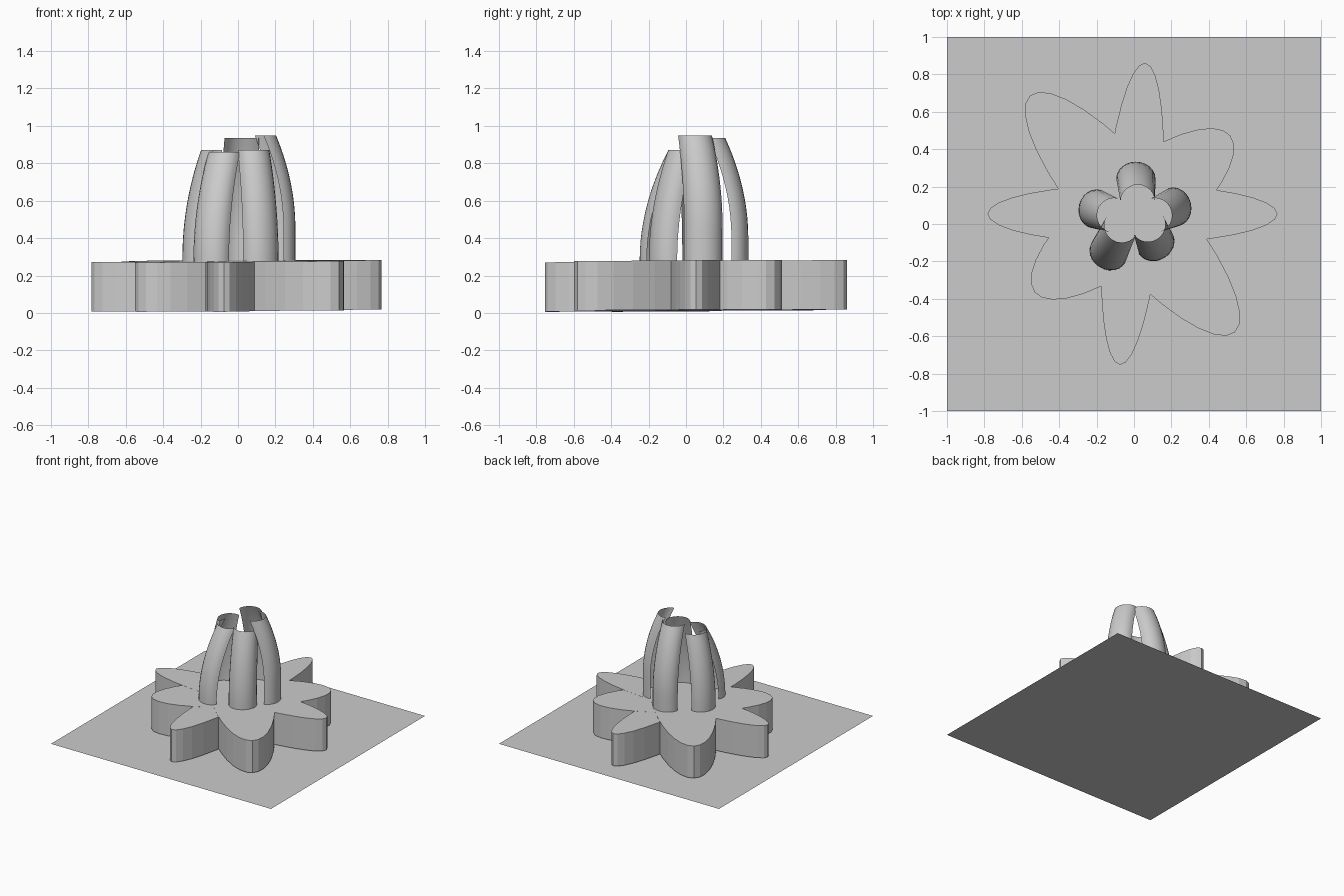
import bpy, bmesh, math
from mathutils import Vector

if "Cube" in bpy.data.objects:
    bpy.data.objects.remove(bpy.data.objects["Cube"], do_unlink=True)

grey = bpy.data.materials.new("plain grey")
grey.use_nodes = True
colour = (0.6, 0.6, 0.6, 1)
grey.diffuse_color = colour
grey.node_tree.nodes["Principled BSDF"].inputs["Base Color"].default_value = colour


def add_object(name, bm):
    mesh = bpy.data.meshes.new(name)
    bm.to_mesh(mesh)
    bm.free()
    mesh.materials.append(grey)
    obj = bpy.data.objects.new(name, mesh)
    bpy.context.collection.objects.link(obj)
    return obj


# Flat square ground sheet
bm = bmesh.new()
bmesh.ops.create_grid(bm, x_segments=1, y_segments=1, size=1)
add_object("ground_sheet", bm)


# Base: four crossing elliptical blocks, together tilted very slightly
def base_block(name, length, width, angle, lift):
    bm = bmesh.new()
    bmesh.ops.create_cone(bm, cap_ends=True, segments=32,
                          radius1=1, radius2=1, depth=0.264)
    c, s = math.cos(math.radians(angle)), math.sin(math.radians(angle))
    for v in bm.verts:
        x, y = v.co.x * length, v.co.y * width
        v.co.x, v.co.y = x * c - y * s - 0.008, x * s + y * c + 0.054
        v.co.z += 0.145 + lift + 0.007 * (v.co.x + v.co.y)
    add_object(name, bm)


base_block("base_side_block", 0.775, 0.157, 0, 0)
base_block("base_long_block", 0.81, 0.154, 85.2, -0.001)
base_block("base_left_front_block", 0.837, 0.237, -49.2, 0.0005)
base_block("base_left_back_block", 0.67, 0.238, 38.7, -0.0005)


# Upright petals: open arched strips that lean inwards towards the top
def petal(name, angle, foot, tip, bulge_z, top_z, rows=14, cols=12):
    out = Vector((math.cos(math.radians(angle)), math.sin(math.radians(angle))))
    side = Vector((-out.y, out.x))
    foot, tip = Vector(foot), Vector(tip)
    bm = bmesh.new()
    grid = []
    for i in range(rows + 1):
        z = 0.2 + (top_z - 0.2) * i / rows
        t = max(0, (z - bulge_z) / (top_z - bulge_z)) ** 2
        crest = foot.lerp(tip, t)
        half = 0.105 - 0.013 * t
        row = []
        for j in range(cols + 1):
            a = math.pi * (j / cols - 0.5)
            p = crest + out * 0.09 * (math.cos(a) - 1) + side * half * math.sin(a)
            row.append(bm.verts.new((p.x, p.y, z)))
        grid.append(row)
    for low, high in zip(grid, grid[1:]):
        for j in range(cols):
            bm.faces.new((low[j], low[j + 1], high[j + 1], high[j]))
    for f in bm.faces:
        f.smooth = True
    add_object(name, bm)


petal("back_petal", 90, (0.01, 0.333), (0.02, 0.21), 0.4, 0.935)
petal("left_petal", 15, (0.303, 0.115), (0.2, 0.07), 0.45, 0.95)
petal("right_petal", 165, (-0.293, 0.105), (-0.195, 0.07), 0.3, 0.87)
petal("left_front_petal", -57, (0.165, -0.18), (0.125, -0.08), 0.28, 0.87)
petal("right_front_petal", -122, (-0.185, -0.23), (-0.115, -0.085), 0.28, 0.86)
